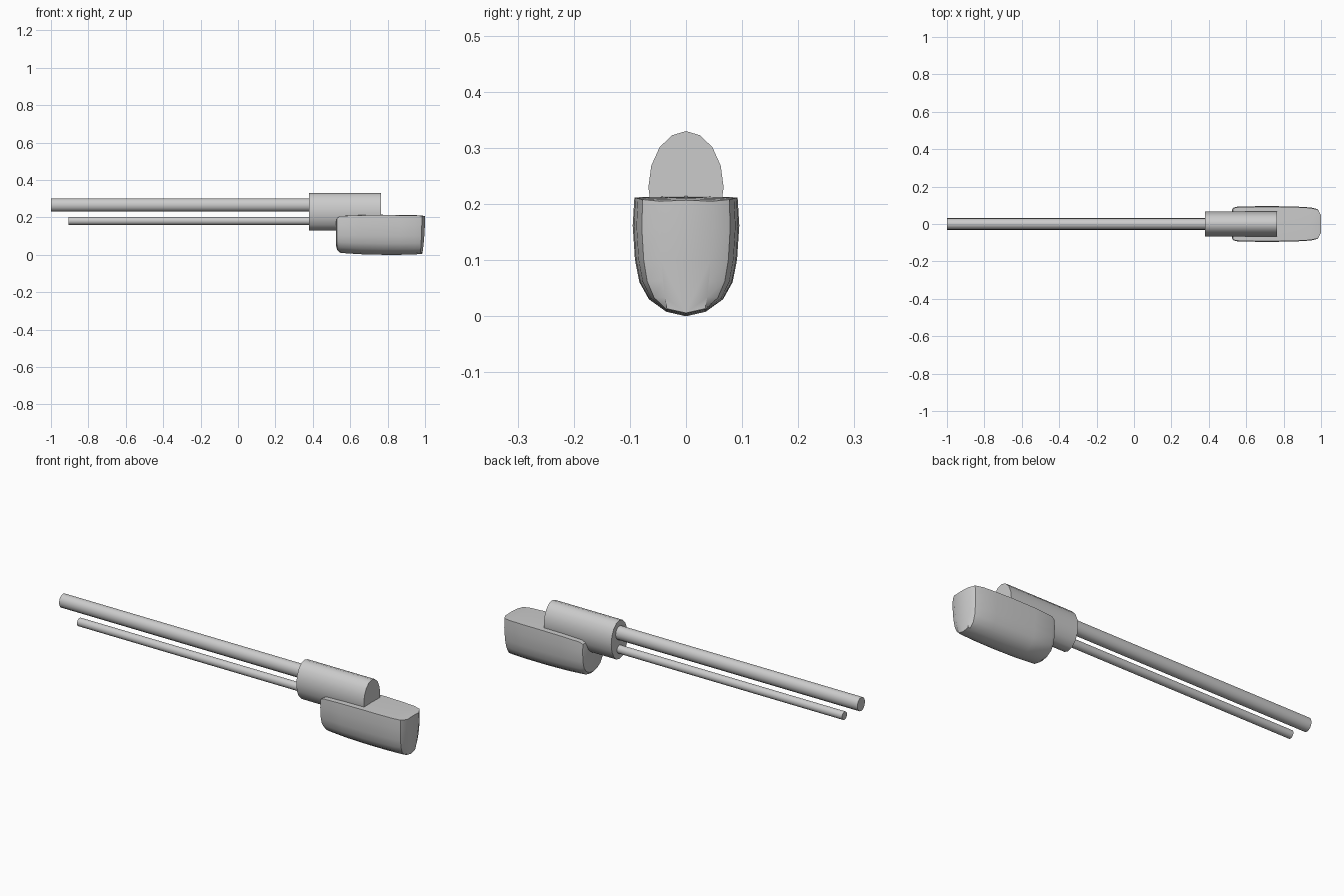
import bpy, bmesh, math

old = bpy.data.objects.get("Cube")
if old:
    bpy.data.objects.remove(old, do_unlink=True)

grey = bpy.data.materials.new("plain grey")
grey.use_nodes = True
colour = (0.6, 0.6, 0.6, 1)
grey.diffuse_color = colour
grey.node_tree.nodes["Principled BSDF"].inputs["Base Color"].default_value = colour


def loft(name, rings, angle=40):
    """Skin a run of matching closed rings and cap both ends."""
    bm = bmesh.new()
    loops = [[bm.verts.new(p) for p in ring] for ring in rings]
    n = len(loops[0])
    for a, b in zip(loops, loops[1:]):
        for i in range(n):
            j = (i + 1) % n
            bm.faces.new((a[i], a[j], b[j], b[i]))
    bm.faces.new(loops[0])
    bm.faces.new(loops[-1])
    bmesh.ops.recalc_face_normals(bm, faces=bm.faces)
    mesh = bpy.data.meshes.new(name)
    bm.to_mesh(mesh)
    bm.free()
    obj = bpy.data.objects.new(name, mesh)
    bpy.context.collection.objects.link(obj)
    mesh.materials.append(grey)
    bpy.ops.object.select_all(action='DESELECT')
    obj.select_set(True)
    bpy.context.view_layer.objects.active = obj
    bpy.ops.object.shade_smooth_by_angle(angle=math.radians(angle))
    return obj


def oval_rod(name, x0, x1, z, ry, rz, sides=16):
    turns = [math.tau * i / sides for i in range(sides)]
    loft(name, [[(x, ry * math.sin(t), z + rz * math.cos(t)) for t in turns]
                for x in (x0, x1)])


# Long tubes and the oval sleeve that holds them
oval_rod("upper_tube", -1, 0.40, 0.266, 0.031, 0.035)
oval_rod("lower_tube", -0.905, 0.40, 0.181, 0.02, 0.021)
oval_rod("sleeve", 0.38, 0.765, 0.23, 0.067, 0.1)

# Deep rounded housing: half section as (full width, narrow end width, height)
section = [(0.092, 0.047, 0.21), (0.095, 0.046, 0.16), (0.091, 0.044, 0.10),
           (0.083, 0.041, 0.06), (0.066, 0.038, 0.03), (0.035, 0.034, 0.008)]


def housing_ring(x, width, narrow, low, high, lean=0.0):
    """Section at x; narrow blends to the end panel, lean pulls the foot back."""
    def height(z):
        return low + (high - low) * z / 0.21
    side = [(x - lean * (1 - z / 0.21) ** 2,
             width * (full + (end - full) * narrow), height(z))
            for full, end, z in section]
    foot = (x - lean, 0, height(0))
    crown = (x, 0, height(0.212))
    return [crown] + side + [foot] + [(px, -py, pz) for px, py, pz in reversed(side)]


loft("housing", [
    housing_ring(0.525, 0.80, 0, 0.045, 0.18),
    housing_ring(0.530, 0.91, 0, 0.025, 0.197),
    housing_ring(0.548, 0.97, 0, 0.010, 0.207),
    housing_ring(0.65, 1.0, 0, 0.003, 0.211),
    housing_ring(0.77, 1.0, 0, 0, 0.212),
    housing_ring(0.87, 0.99, 0.02, 0, 0.211),
    housing_ring(0.945, 0.99, 0.12, 0.002, 0.21),
    housing_ring(0.983, 1.0, 0.33, 0.004, 0.208, 0.008),
    housing_ring(1.0, 1.0, 1.0, 0.006, 0.205, 0.014),
], 30)
